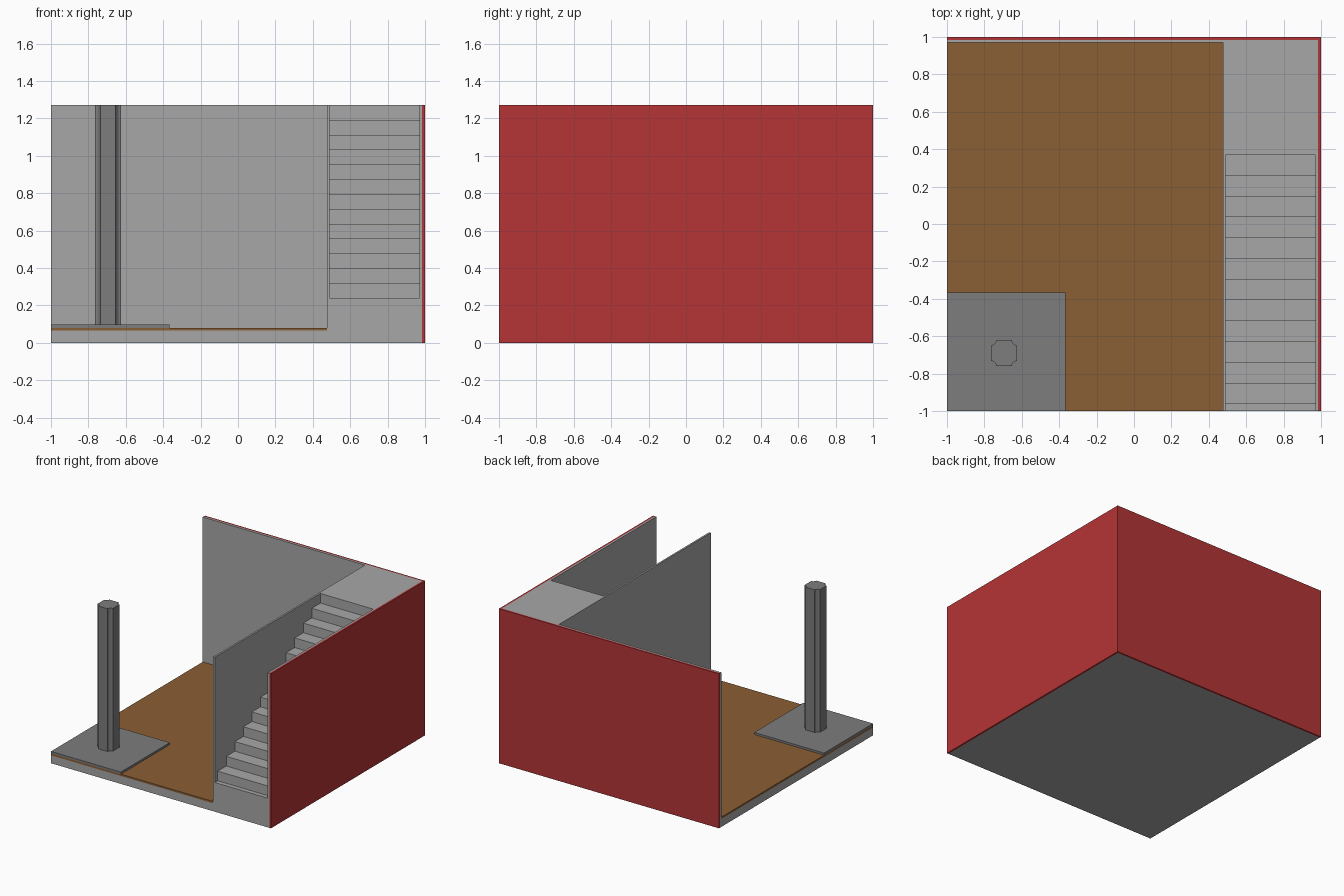
import bpy, bmesh

if "Cube" in bpy.data.objects:
    bpy.data.objects.remove(bpy.data.objects["Cube"])

TOP = 1.27          # wall and landing height
FLOOR = 0.065       # top of the slab


def material(name, rgb):
    m = bpy.data.materials.new(name)
    m.diffuse_color = (*rgb, 1.0)
    m.use_nodes = True
    m.node_tree.nodes["Principled BSDF"].inputs["Base Color"].default_value = m.diffuse_color
    return m


LIGHT = material("light grey plaster", (0.39, 0.39, 0.39))
DARK = material("dark grey stone", (0.205, 0.205, 0.205))
WOOD = material("brown wood", (0.26, 0.115, 0.035))
RED = material("red paint", (0.46, 0.035, 0.037))


def prism(name, outline, direction, mat):
    """Extrude a closed 3D outline along a direction."""
    bm = bmesh.new()
    face = bm.faces.new([bm.verts.new(p) for p in outline])
    ext = bmesh.ops.extrude_face_region(bm, geom=[face])
    moved = [g for g in ext["geom"] if isinstance(g, bmesh.types.BMVert)]
    bmesh.ops.translate(bm, verts=moved, vec=direction)
    if face.is_valid and len(face.edges[0].link_faces) < 2:
        bm.faces.new(face.verts)
    bmesh.ops.recalc_face_normals(bm, faces=bm.faces)
    mesh = bpy.data.meshes.new(name)
    bm.to_mesh(mesh)
    bm.free()
    mesh.materials.append(mat)
    obj = bpy.data.objects.new(name, mesh)
    bpy.context.collection.objects.link(obj)
    return obj


def box(name, x, y, z, mat):
    outline = [(x[0], y[0], z[0]), (x[1], y[0], z[0]),
               (x[1], y[1], z[0]), (x[0], y[1], z[0])]
    return prism(name, outline, (0, 0, z[1] - z[0]), mat)


# Floor layers
box("base_slab", (-1, 0.475), (-1, 0.97), (0, FLOOR), LIGHT)
box("wood_floor", (-1, 0.475), (-1, 0.97), (FLOOR, 0.08), WOOD)
box("stone_plate", (-1, -0.365), (-1, -0.365), (0.08, 0.097), DARK)

# Inner grey walls
box("back_wall_lining", (-1, 0.985), (0.97, 0.985), (0, TOP), LIGHT)
box("right_wall_lining", (0.97, 0.985), (-1, 0.97), (0, TOP), LIGHT)
box("stair_side_wall", (0.475, 0.49), (-1, 0.97), (0, TOP), LIGHT)

# Outer red walls
box("back_outer_wall", (-1, 0.985), (0.985, 1), (0, TOP), RED)
box("right_outer_wall", (0.985, 1), (-1, 1), (0, TOP), RED)

# Solid staircase with landing: a stepped side profile
steps, y0, y1, z0 = 13, -0.963, 0.37, 0.24
run, rise = (y1 - y0) / (steps - 1), (TOP - z0) / steps
profile = [(0.49, -1, 0), (0.49, -1, z0)]
for i in range(steps):
    y = y0 + i * run
    profile += [(0.49, y, z0 + i * rise), (0.49, y, z0 + (i + 1) * rise)]
profile += [(0.49, 0.97, TOP), (0.49, 0.97, 0)]
prism("staircase", profile, (0.48, 0, 0), LIGHT)

# Column: square section with notched corners
corner = [(0.07, 0.041), (0.056, 0.045), (0.045, 0.056), (0.041, 0.07)]
section = []
for _ in range(4):
    section += corner
    corner = [(-y, x) for x, y in corner]
prism("column", [(x - 0.695, y - 0.69, 0.097) for x, y in section],
      (0, 0, TOP - 0.097), DARK)
